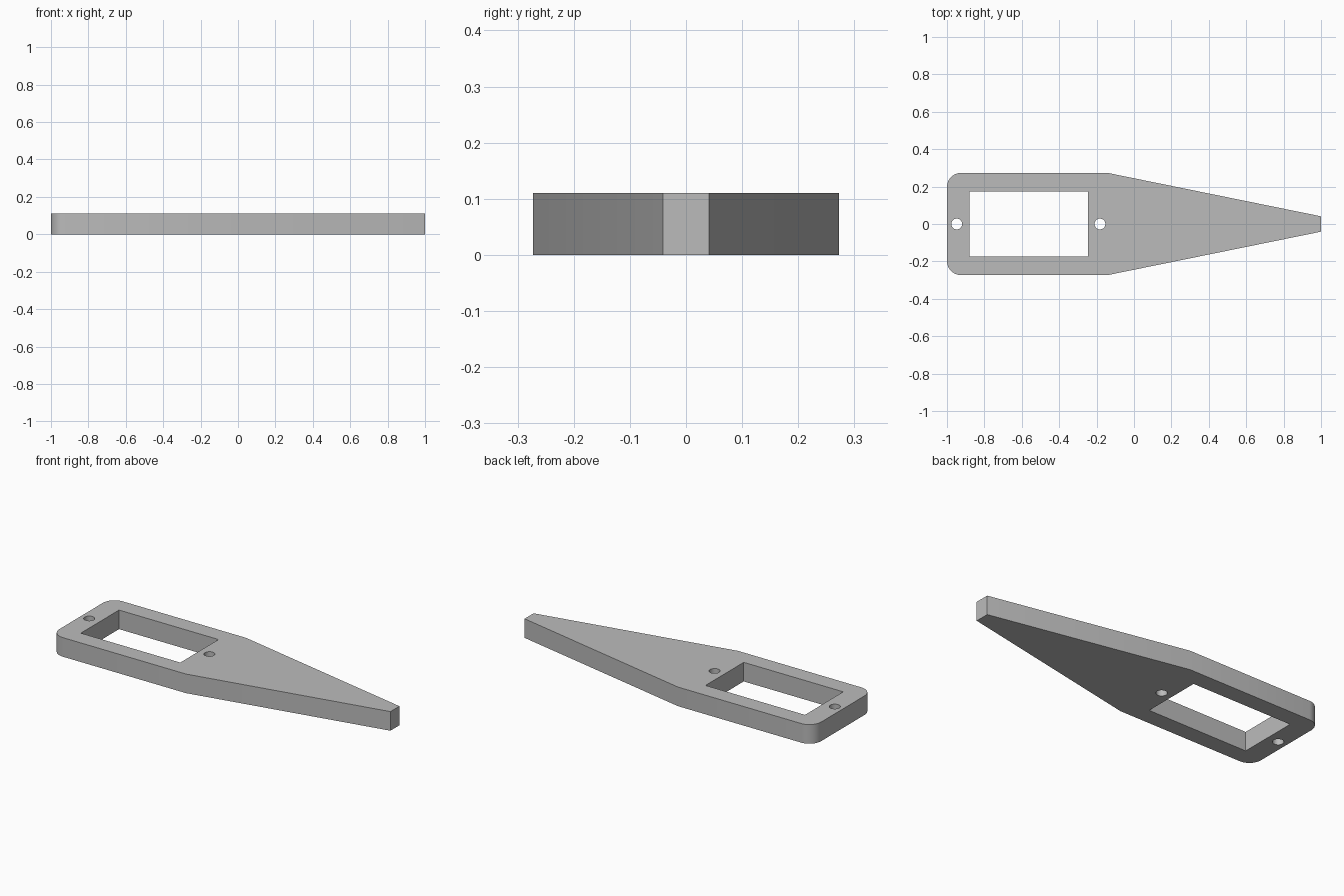
import bpy
import bmesh
from math import sin, cos, pi, radians

cube = bpy.data.objects.get("Cube")
if cube:
    bpy.data.objects.remove(cube, do_unlink=True)

THICK = 0.11
HALF_W = 0.273
CORNER = 0.075

grey = bpy.data.materials.new("plain grey")
grey.use_nodes = True
grey.diffuse_color = (0.5, 0.5, 0.5, 1)
grey.node_tree.nodes["Principled BSDF"].inputs["Base Color"].default_value = (0.5, 0.5, 0.5, 1)


def prism(name, outline, z0, z1):
    """Extrude a flat counter-clockwise outline between two heights."""
    bm = bmesh.new()
    face = bm.faces.new([bm.verts.new((x, y, z0)) for x, y in outline])
    top = bmesh.ops.extrude_face_region(bm, geom=[face], use_keep_orig=True)
    for v in top["geom"]:
        if isinstance(v, bmesh.types.BMVert):
            v.co.z = z1
    bmesh.ops.recalc_face_normals(bm, faces=bm.faces)
    mesh = bpy.data.meshes.new(name)
    bm.to_mesh(mesh)
    bm.free()
    mesh.materials.append(grey)
    obj = bpy.data.objects.new(name, mesh)
    bpy.context.collection.objects.link(obj)
    return obj


def arc(cx, cy, r, start, end, steps):
    angles = [start + (end - start) * i / steps for i in range(steps + 1)]
    return [(cx + r * cos(a), cy + r * sin(a)) for a in angles]


# Body: rounded rear corners, straight sides, long taper to a blunt tip
upper = [(1, 0.041), (-0.14, HALF_W)]
upper += arc(-1 + CORNER, HALF_W - CORNER, CORNER, pi / 2, pi, 10)
lower = [(x, -y) for x, y in reversed(upper)]
body = prism("arm_plate", upper + lower, 0, THICK)

# Rectangular window and the two screw holes beside it
window = [(-0.88, -0.174), (-0.246, -0.174), (-0.246, 0.174), (-0.88, 0.174)]
cutters = [prism("window_cutter", window, -0.1, THICK + 0.1)]
for x in (-0.948, -0.182):
    circle = arc(x, 0, 0.029, 0, 2 * pi, 32)[:-1]
    cutters.append(prism("screw_hole_cutter", circle, -0.1, THICK + 0.1))

bpy.ops.object.select_all(action="DESELECT")
bpy.context.view_layer.objects.active = body
body.select_set(True)
for cutter in cutters:
    mod = body.modifiers.new(cutter.name, "BOOLEAN")
    mod.operation = "DIFFERENCE"
    mod.solver = "EXACT"
    mod.object = cutter
    bpy.ops.object.modifier_apply(modifier=mod.name)
    bpy.data.objects.remove(cutter, do_unlink=True)

bpy.ops.object.shade_smooth_by_angle(angle=radians(30))
